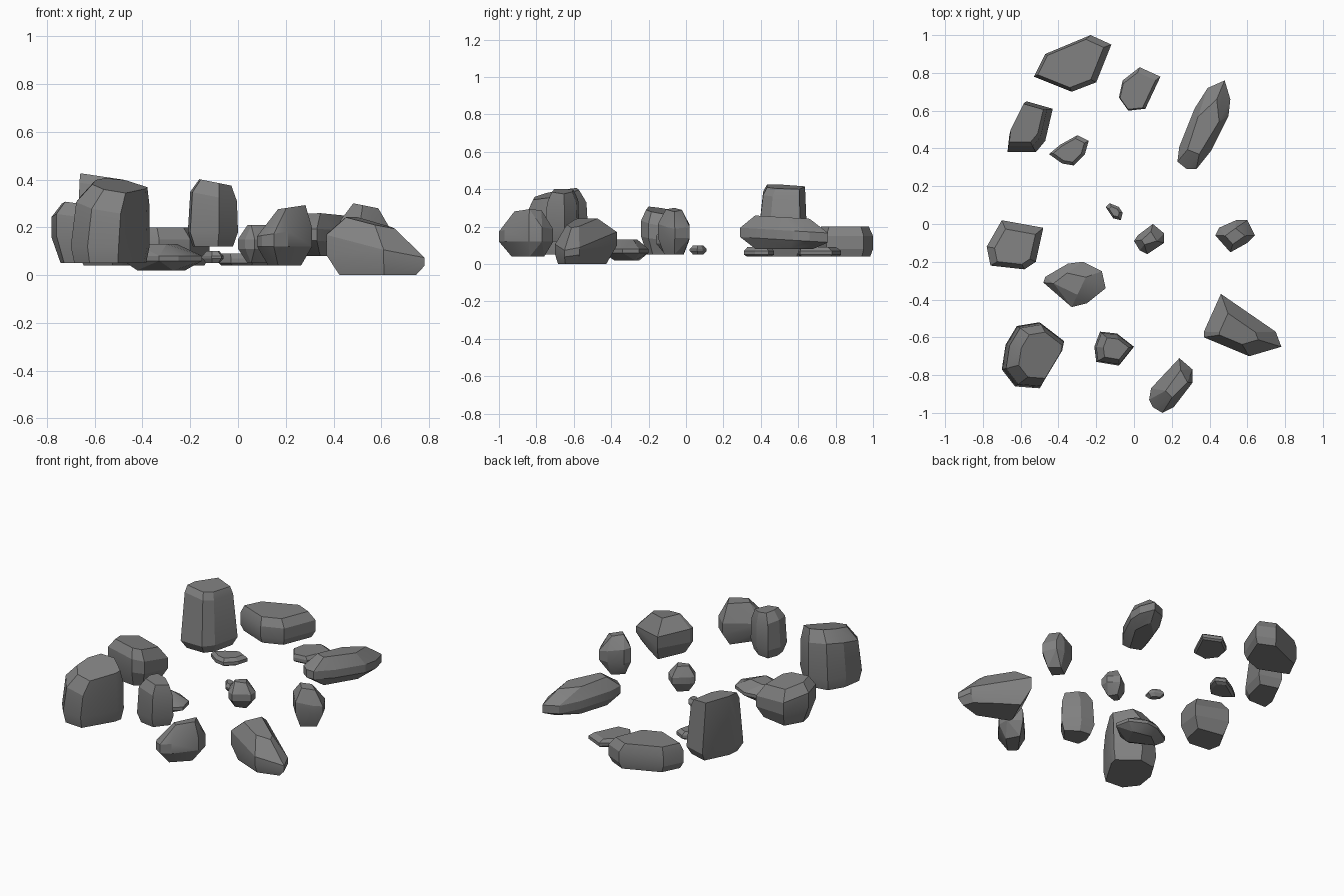
import bpy
import bmesh
import math
from mathutils import Vector

if "Cube" in bpy.data.objects:
    bpy.data.objects.remove(bpy.data.objects["Cube"], do_unlink=True)

CM = 0.01  # rock dimensions below are in hundredths of a unit

# One stone colour for every rock
stone = bpy.data.materials.new("stone grey")
stone.use_nodes = True
grey = (0.22, 0.22, 0.22, 1)
stone.diffuse_color = grey
shader = next(n for n in stone.node_tree.nodes if n.type == 'BSDF_PRINCIPLED')
shader.inputs["Base Color"].default_value = grey


def rock(name, outline, heights, foot=0.8, waist=1.0, crown=0.7, foot_shift=(0, 0),
         shift=(0, 0), slope=(0, 0), belt_slope=(0, 0), facet=1):
    """Chunky rock: hull of foot, belt, shoulder and crown rings of one outline."""
    points = [Vector(p) for p in zip(outline[::2], outline[1::2])]
    xs, ys = [p.x for p in points], [p.y for p in points]
    centre = Vector((min(xs) + max(xs), min(ys) + max(ys))) / 2
    tilt, move, still = Vector(slope), Vector(shift), Vector((0, 0))
    base, low, high, top = heights
    rings = (
        (base, foot, Vector(foot_shift), still, facet),
        (low, 1.0, still, Vector(belt_slope), 1),
        (high, waist, move * (1 - waist) * 4, tilt, 1),
        (top, crown, move, tilt, facet),
    )
    bm = bmesh.new()
    for z, size, offset, lean, step in rings:
        for p in points[::step]:
            q = centre + offset + (p - centre) * size
            bm.verts.new((q.x * CM, q.y * CM, (z + lean.dot(q - centre)) * CM))
    hull = bmesh.ops.convex_hull(bm, input=bm.verts)
    loose = {e for e in hull["geom_interior"] + hull["geom_unused"]
             if isinstance(e, bmesh.types.BMVert)}
    bmesh.ops.delete(bm, geom=list(loose), context='VERTS')
    # Merge nearly flat neighbours into broad facets
    bmesh.ops.dissolve_limit(bm, angle_limit=math.radians(9),
                             verts=bm.verts, edges=bm.edges)
    bmesh.ops.recalc_face_normals(bm, faces=bm.faces)
    mesh = bpy.data.meshes.new(name)
    bm.to_mesh(mesh)
    bm.free()
    mesh.materials.append(stone)
    obj = bpy.data.objects.new(name, mesh)
    bpy.context.collection.objects.link(obj)
    bpy.ops.object.select_all(action='DESELECT')
    obj.select_set(True)
    bpy.context.view_layer.objects.active = obj
    bpy.ops.object.shade_smooth_by_angle(angle=math.radians(20))


# Back row
rock("back_slab", (-53, 78, -47, 90, -23, 100, -12, 95, -20, 75, -33, 70),
     heights=(4, 8, 15, 20), foot=0.9, crown=0.85, shift=(-1, 0))
rock("back_flat_stone", (-8, 67, -6, 76, 3, 83, 14, 78, 6, 61, -3, 60),
     heights=(4, 5, 7, 9), foot=0.9, crown=0.85, shift=(-1, -1))
rock("back_tall_boulder", (-67, 38, -66, 47, -57, 65, -43, 61, -47, 44, -52, 38),
     heights=(4, 9, 37, 41), waist=0.85, crown=0.75, shift=(-2, 2), slope=(-.15, 0))
rock("back_long_boulder",
     (23, 33, 24, 41, 32, 61, 39, 72, 48, 76, 51, 66, 50, 57, 41, 39, 33, 29, 28, 29),
     heights=(8, 13, 18, 25), foot=0.65, crown=0.62, shift=(0, -1),
     slope=(0, -.06), belt_slope=(0, -.06), facet=2)
rock("inner_flat_stone", (-45, 37, -39, 42, -30, 47, -24, 44, -26, 37, -32, 31, -38, 32),
     heights=(4, 5, 7, 9), crown=0.78)

# Middle row
rock("left_boulder", (-78, -12, -70, 2, -48, -2, -52, -20, -58, -24, -76, -22),
     heights=(5, 14, 22, 28), foot=0.75, crown=0.72, shift=(0, -1),
     slope=(-.15, -.15), belt_slope=(-.1, -.1))
rock("pebble", (-15, 9, -13, 11, -8, 9, -6, 6, -7, 2, -11, 3),
     heights=(5, 7, 8, 10), foot=0.6, crown=0.6)
rock("centre_stone", (0, -9, 2, -6, 10, 0, 16, -5, 16, -10, 7, -16, 3, -14),
     heights=(5, 11, 15, 21), foot=0.5, crown=0.5, facet=2)
rock("right_stone", (43, -6, 45, -2, 54, 2, 60, 2, 64, -6, 60, -10, 51, -15, 47, -11),
     heights=(5, 14, 21, 29), foot=0.6, crown=0.5, slope=(-.2, 0), facet=2)
rock("low_boulder",
     (-48, -31, -47, -28, -35, -21, -27, -20, -17, -25, -15, -34, -25, -42, -33, -44),
     heights=(2, 6, 8, 13), foot=0.65, crown=0.55, shift=(-2, 0), facet=2)

# Front row
rock("front_big_boulder",
     (-70, -77, -68, -64, -62, -54, -50, -52, -37, -62, -38, -67, -50, -87, -63, -86),
     heights=(5, 12, 30, 38), foot=0.91, waist=0.93, crown=0.7,
     shift=(4, 0), slope=(-.15, .22))
rock("front_upright_stone", (-21, -65, -18, -57, -9, -58, 0, -65, -8, -75, -20, -73),
     heights=(12, 18, 33, 39), waist=0.93, crown=0.64, shift=(1, 0), slope=(-.2, 0))
rock("front_round_boulder",
     (8, -93, 9, -87, 24, -71, 31, -77, 31, -84, 21, -97, 15, -100, 10, -97),
     heights=(4, 12, 18, 28), foot=0.6, crown=0.5, foot_shift=(0, 1),
     shift=(3, 1), slope=(.15, 0), facet=2)
rock("front_wedge_boulder",
     (37, -57, 46, -37, 60, -46, 75, -57, 78, -65, 61, -70, 37, -60),
     heights=(0, 7, 13, 22), foot=0.78, crown=0.5, foot_shift=(1, -2),
     shift=(-2, -2), slope=(-.22, .1), belt_slope=(-.1, .1))
